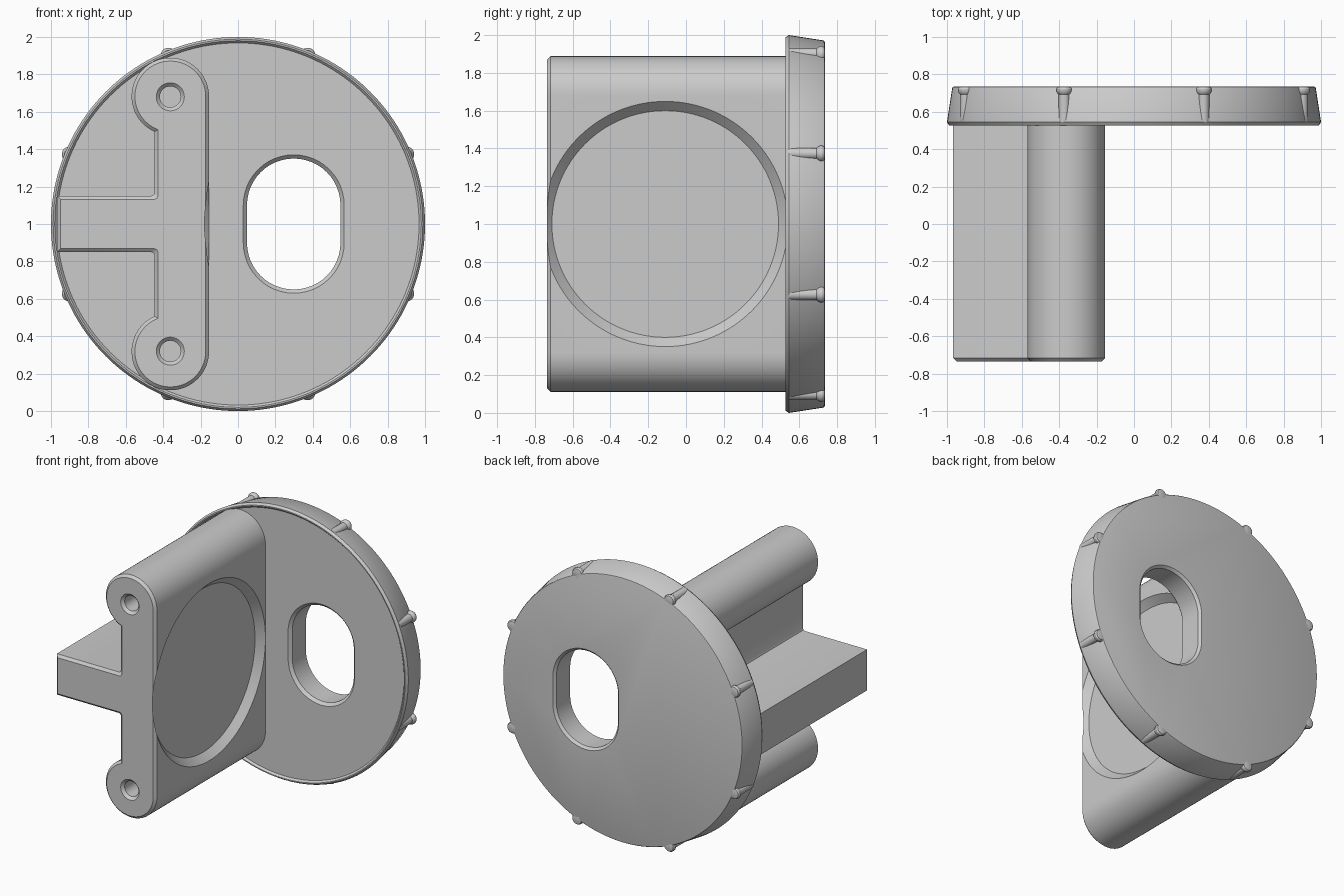
import bpy, bmesh
from math import sin, cos, pi, acos, radians

if "Cube" in bpy.data.objects:
    bpy.data.objects.remove(bpy.data.objects["Cube"])


def loft(name, loops):
    """Skin a list of equal-length closed loops and cap both ends."""
    bm = bmesh.new()
    rings = [[bm.verts.new(p) for p in loop] for loop in loops]
    n = len(rings[0])
    for a, b in zip(rings, rings[1:]):
        for i in range(n):
            j = (i + 1) % n
            bm.faces.new((a[i], a[j], b[j], b[i]))
    bm.faces.new(rings[0])
    bm.faces.new(rings[-1])
    bmesh.ops.recalc_face_normals(bm, faces=bm.faces)
    mesh = bpy.data.meshes.new(name)
    bm.to_mesh(mesh)
    bm.free()
    obj = bpy.data.objects.new(name, mesh)
    bpy.context.collection.objects.link(obj)
    return obj


def turned(name, cx, cz, profile, n=64):
    """Turn a (radius, y) profile around an axis parallel to y."""
    return loft(name, [[(cx + r * cos(2 * pi * i / n), y, cz + r * sin(2 * pi * i / n))
                        for i in range(n)] for r, y in profile])


def cut(obj, cutters):
    """Subtract the cutters, bake the result and remove the cutters."""
    for c in cutters:
        c.hide_render = True
        m = obj.modifiers.new("cut", 'BOOLEAN')
        m.operation, m.solver, m.object = 'DIFFERENCE', 'EXACT', c
    deps = bpy.context.evaluated_depsgraph_get()
    mesh = bpy.data.meshes.new_from_object(obj.evaluated_get(deps))
    obj.modifiers.clear()
    obj.data = mesh
    for c in cutters:
        bpy.data.objects.remove(c)


def smooth(obj):
    bpy.ops.object.select_all(action='DESELECT')
    obj.select_set(True)
    bpy.context.view_layer.objects.active = obj
    bpy.ops.object.shade_smooth_by_angle(angle=radians(30))


# Tapered disc with a shallow lip on its front face
disc = turned("disc", 0, 1, [(0.968, 0.54), (0.98, 0.526), (0.988, 0.526), (1.0, 0.545),
                             (0.972, 0.727), (0.968, 0.733), (0.962, 0.735)], 160)


# Slot through the disc, chamfered on both faces
def slot(d, y, n=24):
    r = 0.25 + d
    pts = []
    for k in (0, 1):
        for i in range(n + 1):
            a = pi * (k + i / n)
            pts.append((0.298 + r * cos(a), y, 1 + (0.1 if k == 0 else -0.1) + r * sin(a)))
    return pts


cut(disc, [loft("slot_cutter", [slot(0.04, 0.52), slot(0.02, 0.54), slot(0.0, 0.56),
                                slot(0.0, 0.718), slot(0.017, 0.735), slot(0.03, 0.748)])])

# Arm: T-shaped outline with two rounded bosses, chamfered front
BOSS_X, BOSS_Z, BOSS_R = -0.362, 0.682, 0.207


def outline(d, y, n=40):
    r, pl, xl, h, f = BOSS_R - d, -0.446 + d, -0.967 + d, 0.15 - d, 0.018
    end = 2 * pi - acos((pl - BOSS_X) / r)
    half = [(BOSS_X + r * cos(end * i / n), BOSS_Z + r * sin(end * i / n)) for i in range(n + 1)]
    half += [(pl, h + f), (pl - f * 0.3, h + f * 0.3), (pl - f, h), (xl, h)]
    return [(x, y, 1 + z) for x, z in half] + [(x, y, 1 - z) for x, z in reversed(half)]


arm = loft("arm", [outline(0.018, -0.735), outline(0, -0.717), outline(0, 0.56)])

# Round dished recess in the arm's side and two screw holes in its front
N = 128
dish = loft("dish_cutter", [[(x, -0.11 + r * cos(2 * pi * i / N), 1 + r * sin(2 * pi * i / N))
                             for i in range(N)] for x, r in ((-0.105, 0.698), (-0.205, 0.6))])
holes = [turned("hole_cutter", BOSS_X, 1 + s * 0.68,
                [(0.095, -0.755), (0.056, -0.716), (0.056, -0.2)], 40) for s in (1, -1)]
cut(arm, [dish] + holes)

# Eight grip ribs with bulbed back ends around the disc rim
ribs = []
for k in range(8):
    a = radians(22.5 + 45 * k)
    ribs.append(turned(f"grip_rib_{k + 1}", 0.974 * cos(a), 1 + 0.974 * sin(a),
                       [(0.03, 0.545), (0.03, 0.692), (0.036, 0.699), (0.042, 0.71),
                        (0.042, 0.722), (0.036, 0.732), (0.028, 0.735)], 24))

for o in [disc, arm] + ribs:
    smooth(o)
